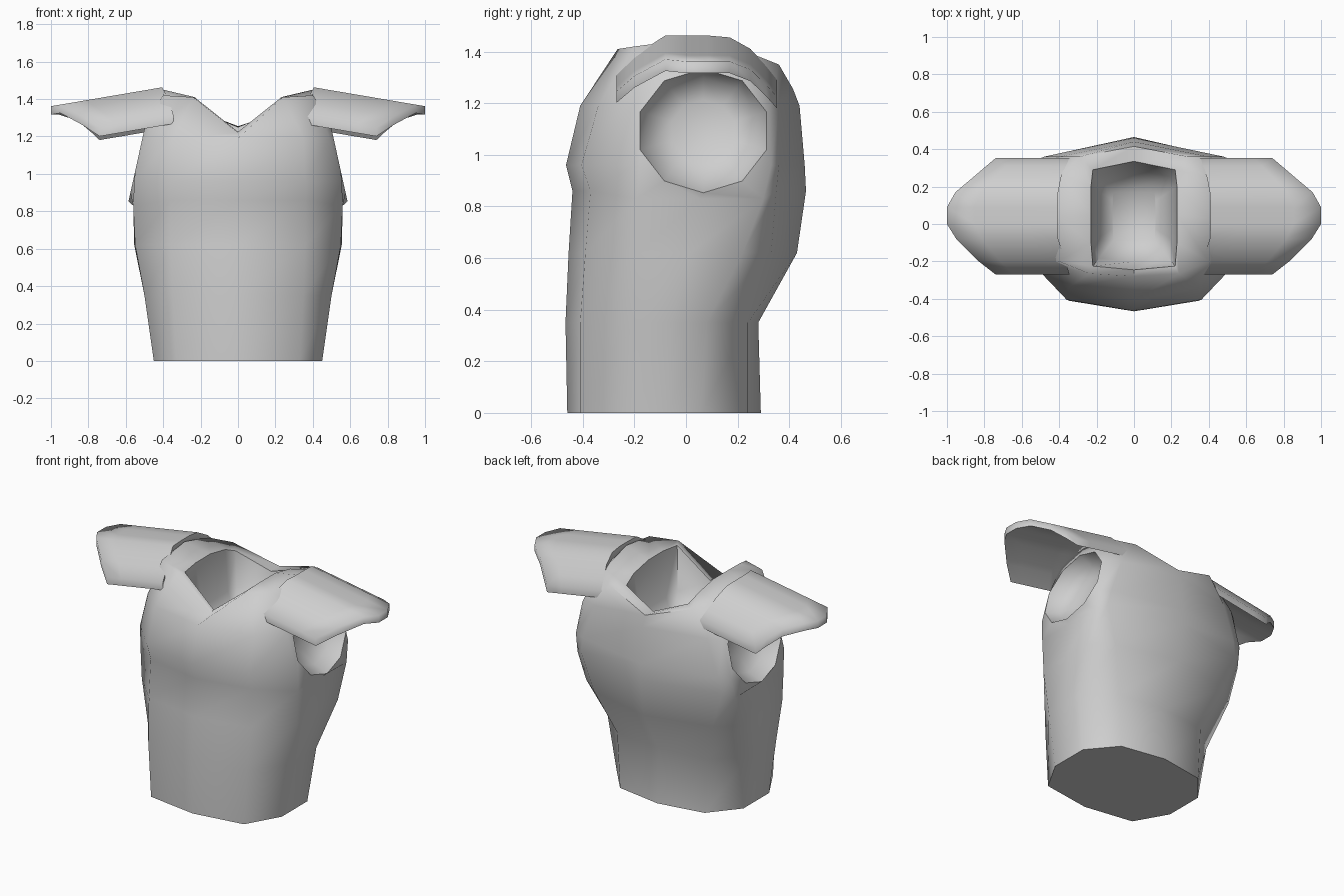
import bpy, bmesh, math
from mathutils import Vector

cube = bpy.data.objects.get("Cube")
if cube:
    bpy.data.objects.remove(cube, do_unlink=True)

grey = bpy.data.materials.new("plain grey")
grey.use_nodes = True
colour = (0.62, 0.62, 0.62, 1)
grey.diffuse_color = colour
bsdf = next(n for n in grey.node_tree.nodes if n.type == 'BSDF_PRINCIPLED')
bsdf.inputs["Base Color"].default_value = colour


def finish(bm, name, angle):
    bmesh.ops.recalc_face_normals(bm, faces=bm.faces[:])
    mesh = bpy.data.meshes.new(name)
    bm.to_mesh(mesh)
    bm.free()
    mesh.materials.append(grey)
    obj = bpy.data.objects.new(name, mesh)
    bpy.context.collection.objects.link(obj)
    bpy.ops.object.select_all(action='DESELECT')
    obj.select_set(True)
    bpy.context.view_layer.objects.active = obj
    bpy.ops.object.shade_smooth_by_angle(angle=math.radians(angle))


def bridge(bm, a, b, skip=()):
    n = len(a)
    for i in range(n):
        if i not in skip:
            j = (i + 1) % n
            bm.faces.new((a[i], a[j], b[j], b[i]))


def full_ring(half, lift=0.0):
    """Add the point under the arm's middle, then mirror the half ring."""
    pts = [Vector(p) for p in half]
    pts.insert(3, (pts[2] + pts[3]) / 2 + Vector((0, 0, lift)))
    return pts + [Vector((-p.x, p.y, p.z)) for p in pts[-2:0:-1]]


# Torso levels: height, front centre y, back centre y,
# then front, side front, side back and back corners of the left half
levels = [
    (0.00, -.46, .29, (.33, -.41), (.45, -.20), (.45, .06), (.30, .24)),
    (0.35, -.467, .28, (.35, -.41), (.50, -.20), (.50, .08), (.32, .24)),
    (0.62, -.455, .43, (.36, -.39), (.55, -.19), (.555, .22), (.42, .33)),
    (0.86, -.44, .465, (.36, -.37), (.56, -.19), (.56, .30), (.50, .35)),
    (0.96, -.465, .46, (.36, -.405), (.555, -.20), (.55, .33), (.48, .36)),
    (1.19, -.41, .44, (.35, -.34), (.49, -.205), (.49, .325), (.40, .36)),
]
outlines = [full_ring([(x, y, z) for x, y in ((0, front), *corners, (0, back))])
            for z, front, back, *corners in levels]
# The level below the arms dips at the sides
for i in (2, 3, 4, 8, 9, 10):
    outlines[3][i].z -= .03

# Outer and inner neck rim
outlines.append(full_ring([(0, -.28, 1.22), (.24, -.265, 1.41), (.40, -.20, 1.42),
                           (.40, .26, 1.39), (.29, .36, 1.35), (0, .415, 1.255)], .045))
rim = full_ring([(0, -.245, 1.225), (.22, -.225, 1.40), (.23, -.10, 1.41),
                 (.23, .20, 1.38), (.22, .29, 1.34), (0, .335, 1.25)], .015)
outlines.append(rim)
# Bowl of the neck
for scale, z in ((.85, 1.13), (.5, 1.02)):
    outlines.append([Vector((p.x * scale, .05 + (p.y - .05) * scale, z)) for p in rim])

ARM_COLUMNS = (2, 3, 8, 9)      # side faces left open for the arms
bm = bmesh.new()
rings = [[bm.verts.new(p) for p in outline] for outline in outlines]
for k, (lower, upper) in enumerate(zip(rings, rings[1:])):
    bridge(bm, lower, upper, ARM_COLUMNS if k in (3, 4, 5) else ())
bm.faces.new(rings[0])
bm.faces.new(rings[-1])

# Ten-sided arm sockets: hollow bowls, leaning inward at the top
for side in (1, -1):
    front, mid, back = (2, 3, 4) if side == 1 else (10, 9, 8)
    previous = ([rings[3][mid]] + [rings[k][front] for k in (3, 4, 5, 6)]
                + [rings[6][mid]] + [rings[k][back] for k in (6, 5, 4, 3)])
    for scale, depth in ((1, 0), (.85, .08), (.5, .13)):
        ring = []
        for i in range(10):
            a = math.tau * i / 10
            y = .067 - .257 * scale * math.sin(a)
            z = 1.093 - .24 * scale * math.cos(a)
            x = .585 - (z - .855) * .22 - depth
            ring.append(bm.verts.new((side * x, y, z)))
        bridge(bm, previous, ring)
        previous = ring
    bm.faces.new(previous)
bmesh.ops.delete(bm, geom=[v for v in bm.verts if not v.link_faces], context='VERTS')
finish(bm, "torso", 70)

# Shoulder guard rows: y, drop below the crest, inner x, outer x
guard_rows = [
    (-.27, .16, .345, .74), (-.20, .085, .365, .83), (-.08, .0, .405, .95),
    (.0, .0, .41, 1.0), (.09, .0, .41, 1.0), (.17, .008, .405, .955),
    (.25, .055, .39, .86), (.31, .125, .365, .79), (.352, .18, .345, .74),
]
COLUMNS = 5

for side, label in ((1, "left"), (-1, "right")):
    # Arched shoulder guard with rounded tip
    bm = bmesh.new()
    grid = []
    for y, drop, x0, x1 in guard_rows:
        row = []
        for k in range(COLUMNS):
            x = x0 + (x1 - x0) * k / (COLUMNS - 1)
            z = 1.462 - .17 * (x - .41) - drop
            row.append(bm.verts.new((side * x, y, z)))
        grid.append(row)
    for a, b in zip(grid, grid[1:]):
        for k in range(COLUMNS - 1):
            bm.faces.new((a[k], a[k + 1], b[k + 1], b[k]))
    # Give the plate thickness by a lower copy joined along the border
    copy = bmesh.ops.duplicate(bm, geom=bm.verts[:] + bm.edges[:] + bm.faces[:])
    lower = {v: copy["vert_map"][v] for row in grid for v in row}
    for v in lower.values():
        v.co.z -= .045
    border = (grid[0] + [r[-1] for r in grid[1:]] + grid[-1][-2::-1]
              + [r[0] for r in grid[-2:0:-1]])
    bridge(bm, border, [lower[v] for v in border])
    finish(bm, label + "_shoulder_guard", 85)
